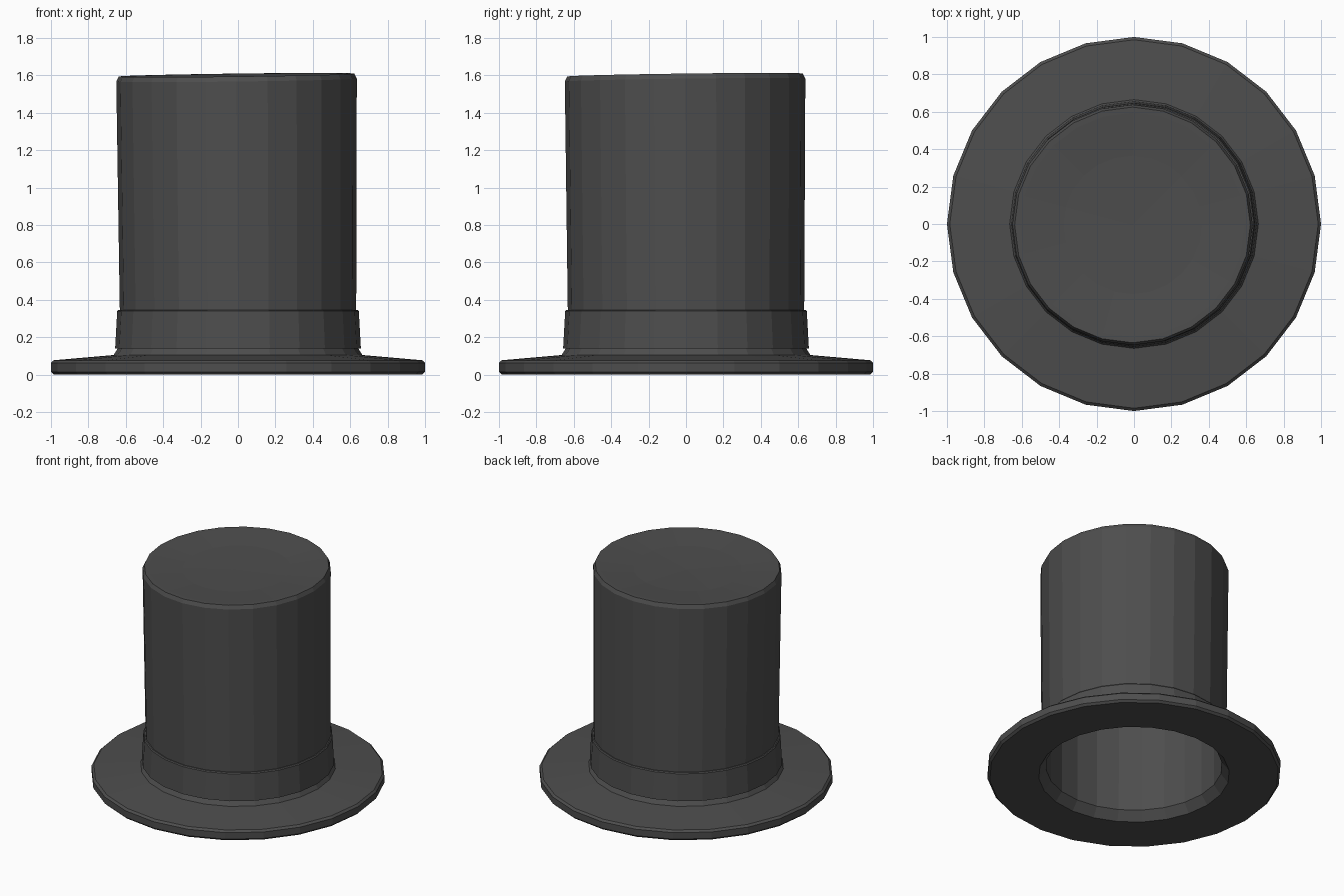
import bpy, bmesh, math

if "Cube" in bpy.data.objects:
    bpy.data.objects.remove(bpy.data.objects["Cube"])

SIDES = 24

felt = bpy.data.materials.new("dark_felt")
felt.diffuse_color = (0.075, 0.075, 0.075, 1)
felt.use_nodes = True
felt.node_tree.nodes["Principled BSDF"].inputs["Base Color"].default_value = felt.diffuse_color


def lean(v):
    """Lean the crown very slightly, so its top is a little tilted."""
    t = max(0.0, (v.z - 0.35) / 1.25)
    x, y = v.x, v.y
    v.z += 0.0125 * (x + y) * t
    v.x -= 0.008 * t
    v.y -= 0.005 * t


def lathe(name, profile, closed=False):
    """Revolve (radius, z) points round z; radius 0 makes a pole."""
    bm = bmesh.new()
    rings = []
    for r, z in profile:
        if r == 0:
            rings.append([bm.verts.new((0, 0, z))] * SIDES)
        else:
            rings.append([bm.verts.new((r * math.cos(a), r * math.sin(a), z))
                          for a in (2 * math.pi * i / SIDES for i in range(SIDES))])
    pairs = list(zip(rings, rings[1:]))
    if closed:
        pairs.append((rings[-1], rings[0]))
    for a, b in pairs:
        for i in range(SIDES):
            j = (i + 1) % SIDES
            quad = dict.fromkeys((a[i], a[j], b[j], b[i]))
            bm.faces.new(list(quad))
    for v in bm.verts:
        lean(v.co)
    bmesh.ops.recalc_face_normals(bm, faces=bm.faces)
    mesh = bpy.data.meshes.new(name)
    bm.to_mesh(mesh)
    bm.free()
    mesh.materials.append(felt)
    obj = bpy.data.objects.new(name, mesh)
    bpy.context.collection.objects.link(obj)
    return obj


# Brim, crown and hollow inside as one continuous shell
lathe("hat_body", [
    (0, 1.545), (0.60, 1.565),                       # inner ceiling
    (0.60, 0.065), (0.65, 0.0),                      # inner wall, opening
    (0.985, 0.0), (1.0, 0.015), (1.0, 0.063), (0.985, 0.077),  # brim edge
    (0.665, 0.105), (0.64, 0.145),                   # brim top, flare
    (0.632, 0.345), (0.643, 1.575), (0.63, 1.602),   # crown wall, rim
    (0.60, 1.601), (0.37, 1.583), (0, 1.575),        # dished top
])

# Hat band
lathe("hat_band", [
    (0.625, 0.14), (0.657, 0.14), (0.646, 0.34), (0.640, 0.347), (0.625, 0.347),
], closed=True)
